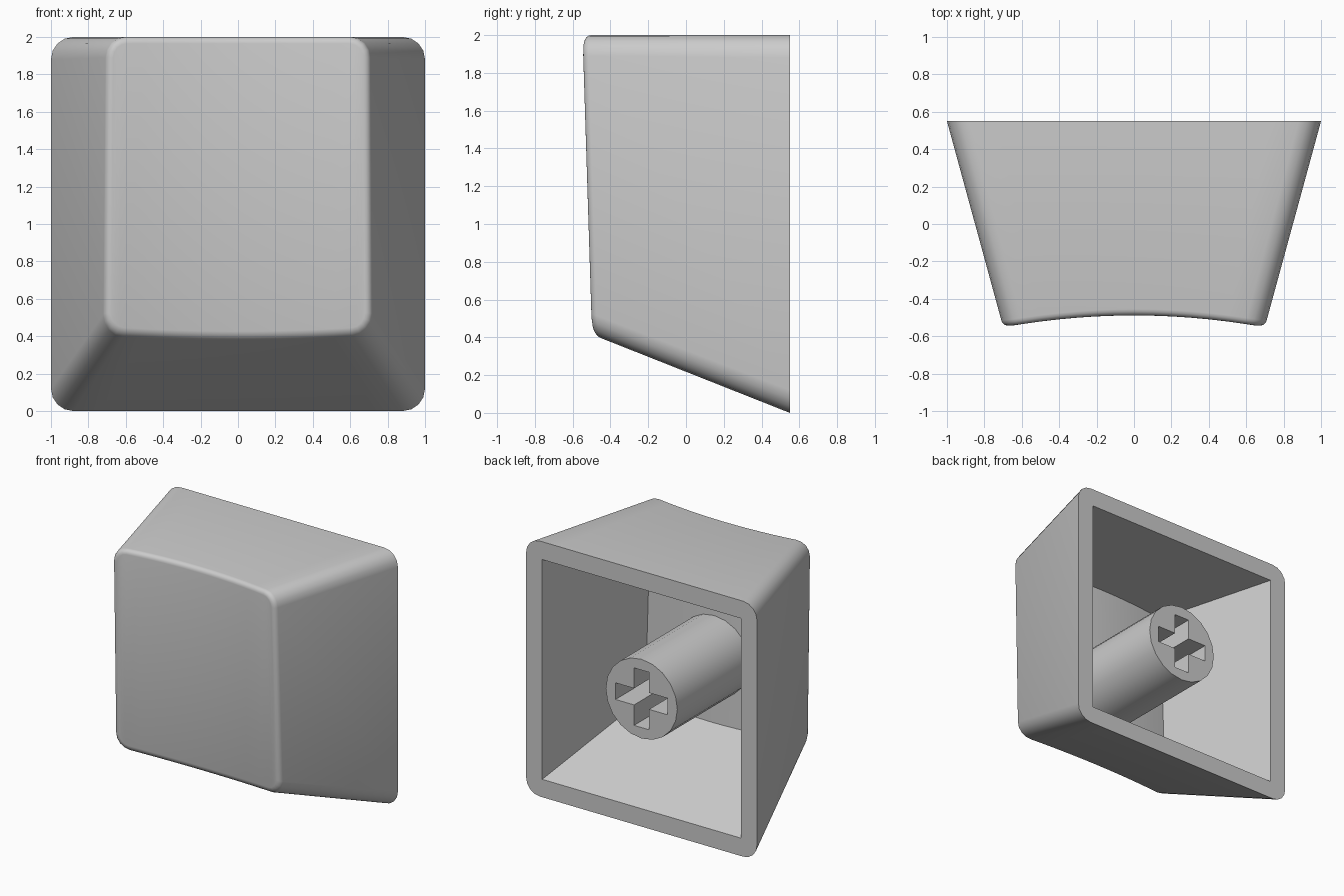
import bpy, bmesh, math

if "Cube" in bpy.data.objects:
    bpy.data.objects.remove(bpy.data.objects["Cube"])

BACK = 0.55      # y of the open rim
WALL = 0.14      # side wall thickness
ARC, COLS = 4, 12


def dish(x, z):
    """Height (y) of the tilted, concave front face."""
    return -0.49 - 0.06 * (x / 0.68) ** 2 + 0.033 * (2 - z)


def section(y, inset, radius):
    """Half width, low z, high z and corner radius of the tapered body at depth y."""
    d = BACK - y
    return 1 - 0.273 * d - inset, 0.396 * d + inset, 2 - inset, radius


def column(i, y, inset, radius, top):
    """Point i of the lower or upper half of a rounded rectangle."""
    w, lo, hi, r = section(y, inset, radius)
    if i <= ARC:
        a = math.pi / 2 * i / ARC
        x, rise = -w + r - r * math.cos(a), r - r * math.sin(a)
    elif i >= ARC + COLS:
        a = math.pi / 2 * (i - ARC - COLS) / ARC
        x, rise = w - r + r * math.sin(a), r - r * math.cos(a)
    else:
        x, rise = (w - r) * (2 * (i - ARC) / COLS - 1), 0
    return x, (hi - rise if top else lo + rise)


N = 2 * ARC + COLS + 1


def ring(bm, inset, radius, offset=None):
    """Closed loop: flat at the rim, or following the dish when offset is given."""
    def vert(i, top):
        y = BACK if offset is None else -0.5
        x, z = column(i, y, inset, radius, top)
        if offset is not None:
            for _ in range(4):
                y = dish(x, z) + offset
                x, z = column(i, y, inset, radius, top)
        return bm.verts.new((x, y, z))
    return [vert(i, False) for i in range(N)] + [vert(i, True) for i in reversed(range(N))]


def bridge(bm, a, b):
    n = len(a)
    for i in range(n):
        j = (i + 1) % n
        bm.faces.new((a[i], a[j], b[j], b[i]))


def cap(bm, loop):
    n = len(loop)
    for i in range(N - 1):
        bm.faces.new((loop[i], loop[i + 1], loop[n - 2 - i], loop[n - 1 - i]))


def finish(bm, name):
    bmesh.ops.remove_doubles(bm, verts=bm.verts, dist=1e-4)
    bmesh.ops.recalc_face_normals(bm, faces=bm.faces)
    mesh = bpy.data.meshes.new(name)
    bm.to_mesh(mesh)
    bm.free()
    obj = bpy.data.objects.new(name, mesh)
    bpy.context.collection.objects.link(obj)
    bpy.ops.object.select_all(action='DESELECT')
    obj.select_set(True)
    bpy.context.view_layer.objects.active = obj
    bpy.ops.object.shade_smooth_by_angle(angle=math.radians(32))


# Keycap shell: ceiling, inner walls, rim, outer walls, rounded edge, dished face
bm = bmesh.new()
fillet = 0.035
rings = [ring(bm, WALL, 0, 0.12), ring(bm, WALL, 0), ring(bm, 0, 0.12)]
for k in range(5):
    a = math.pi / 2 * k / 4
    inset = fillet * (1 - math.cos(a))
    rings.append(ring(bm, inset, 0.11 - inset, fillet * (1 - math.sin(a))))
for a, b in zip(rings, rings[1:]):
    bridge(bm, a, b)
cap(bm, rings[0])
cap(bm, rings[-1])
finish(bm, "keycap_shell")

# Stem: round post with a cross-shaped socket
bm = bmesh.new()


def outline(points, y):
    return [bm.verts.new((x, y, z + 1)) for x, z in points]


SIDES = 20
circle = [(0.31 * math.cos(2 * math.pi * i / SIDES), 0.31 * math.sin(2 * math.pi * i / SIDES))
          for i in range(SIDES)]
L, T = 0.225, 0.065
cross = []
for c, s in ((1, 0), (0, 1), (-1, 0), (0, -1)):
    cross += [(c * x - s * z, s * x + c * z) for x, z in ((L, -T), (L, T), (T, T))]

ends = []
for points, depth in ((circle, -0.40), (cross, 0.08)):
    near, far = outline(points, BACK), outline(points, depth)
    bridge(bm, near, far)
    bm.faces.new(far)
    ends += [bm.edges.get((near[i - 1], near[i])) for i in range(len(near))]
bmesh.ops.triangle_fill(bm, edges=ends, use_beauty=True)
finish(bm, "stem")
